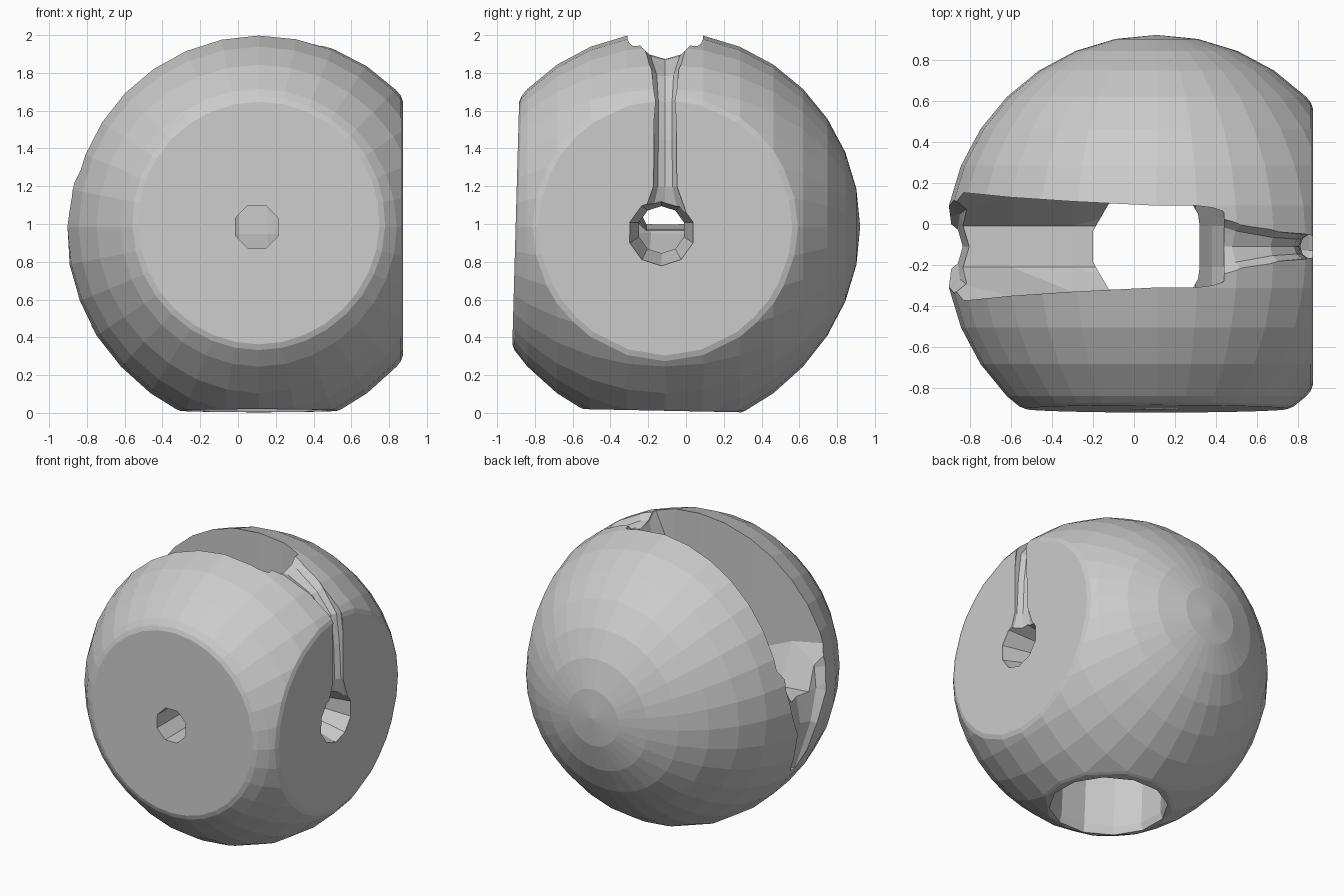
import bpy, bmesh, math
from mathutils import Vector, Matrix

if "Cube" in bpy.data.objects:
    bpy.data.objects.remove(bpy.data.objects["Cube"])

CX, CY, CZ, R = 0.11, -0.11, 0.985, 1.032


def make_object(name, bm):
    bmesh.ops.recalc_face_normals(bm, faces=bm.faces[:])
    mesh = bpy.data.meshes.new(name)
    bm.to_mesh(mesh)
    bm.free()
    ob = bpy.data.objects.new(name, mesh)
    bpy.context.collection.objects.link(ob)
    return ob


def loft(name, rings):
    """Closed solid through a list of equally long point rings."""
    bm = bmesh.new()
    vs = [[bm.verts.new(p) for p in ring] for ring in rings]
    n = len(vs[0])
    for a, b in zip(vs, vs[1:]):
        for i in range(n):
            j = (i + 1) % n
            bm.faces.new((a[i], a[j], b[j], b[i]))
    bm.faces.new(vs[0][::-1])
    bm.faces.new(vs[-1])
    bmesh.ops.triangulate(bm, faces=bm.faces[:])
    return make_object(name, bm)


def tube(name, path, side, sides=10):
    """Tapering tube through (x, y, z, radius) stations."""
    side = Vector(side)
    rings = []
    for k, st in enumerate(path):
        p, r = Vector(st[:3]), st[3]
        d = Vector(path[min(k + 1, len(path) - 1)][:3]) - Vector(path[max(k - 1, 0)][:3])
        up = d.cross(side).normalized()
        rings.append([p + r * (math.cos(t) * side + math.sin(t) * up)
                      for t in ((i + 0.5) * math.tau / sides for i in range(sides))])
    return loft(name, rings)


# Ball with its poles on the y axis, slightly fuller towards the base
bm = bmesh.new()
bmesh.ops.create_uvsphere(bm, u_segments=32, v_segments=16, radius=R,
                          matrix=Matrix.Rotation(math.pi / 2, 4, 'X'))
for v in bm.verts:
    if v.co.z < 0:
        v.co.z *= 1 + 0.055 * (v.co.z / R) ** 4
    v.co += Vector((CX, CY, CZ))

# Flat faces on the right, front and base, each with a narrow chamfer
flats = [((0.862, 0, 0), (1, 0, 0), 0.03, 0.011),
         ((0, -0.89, 0.985), (0, -1, 0.028), 0.03, 0.012),
         ((0, -0.15, 0.02), (0, -0.02, -1), 0.02, 0.008)]
for co, no, inset, depth in flats:
    bmesh.ops.bisect_plane(bm, geom=bm.verts[:] + bm.edges[:] + bm.faces[:],
                           plane_co=co, plane_no=no, clear_outer=True)
    bmesh.ops.remove_doubles(bm, verts=bm.verts[:], dist=0.012)
    rim = [e for e in bm.edges if e.is_boundary]
    cap = bmesh.ops.edgeloop_fill(bm, edges=rim)['faces']
    bmesh.ops.recalc_face_normals(bm, faces=bm.faces[:])
    bmesh.ops.inset_region(bm, faces=cap, thickness=inset, depth=depth,
                           use_even_offset=True)
ball = make_object("slotted_ball", bm)

SY = -0.11
cutters = []

# Central cavity, open at the base and narrowing upwards
cutters.append(tube("cavity_cutter", [
    (0.1, -0.14, -0.1, 0.42), (0.1, -0.14, 0.06, 0.375), (0.1, -0.12, 0.5, 0.37),
    (0.08, -0.11, 0.95, 0.29), (0.08, -0.11, 1.25, 0.29)], (1, 0, 0), 12))

# Wide slot over the top left, flaring outwards, with a V-shaped floor
rings = []
for x, w, low, shoulder in [(-1.2, 0.3, 1.03, 1.35), (-0.6, 0.24, 0.98, 1.25),
                            (-0.3, 0.22, 0.97, 1.12), (0.1, 0.2, 0.95, 1.05),
                            (0.3, 0.2, 1.1, 1.2), (0.38, 0.19, 1.7, 1.78),
                            (0.44, 0.17, 1.88, 1.95)]:
    rings.append([(x, SY - 0.1, low), (x, SY + 0.1, low), (x, SY + w, shoulder),
                  (x, SY + w, 2.3), (x, SY - w, 2.3), (x, SY - w, shoulder)])
cutters.append(loft("slot_cutter", rings))

# Narrow groove from the slot down the right flat to the side hole
cutters.append(tube("right_groove_cutter", [
    (0.25, SY, 2.1, 0.22), (0.42, SY, 2.07, 0.2), (0.56, SY, 1.97, 0.13),
    (0.72, SY, 1.83, 0.075), (0.84, SY, 1.67, 0.062), (0.865, SY, 1.45, 0.062),
    (0.875, SY, 1.2, 0.065), (0.89, SY, 1.08, 0.11), (0.89, SY, 0.98, 0.13)], (0, 1, 0)))

# Tapering groove down the left side
cutters.append(tube("left_groove_cutter", [
    (-1.05, SY, 1.4, 0.31), (-1.07, SY, 1.15, 0.31), (-1.06, SY, 0.95, 0.27),
    (-0.96, SY, 0.75, 0.14), (-0.81, SY, 0.45, 0.05)], (0, 1, 0)))

# Side hole and front hole leading into the cavity
cutters.append(tube("side_hole_cutter", [
    (1.0, -0.13, 0.955, 0.19), (0.86, -0.13, 0.955, 0.175),
    (0.65, -0.13, 0.97, 0.125), (0.1, -0.13, 0.97, 0.125)], (0, 1, 0)))
cutters.append(tube("front_hole_cutter", [
    (0.1, -1.1, 0.985, 0.123), (0.1, -0.2, 0.985, 0.123)], (1, 0, 0), 8))

# Carve everything out of the ball, one cutter at a time
for c in cutters:
    c.hide_render = True
    mod = ball.modifiers.new(c.name, 'BOOLEAN')
    mod.operation = 'DIFFERENCE'
    mod.solver = 'EXACT'
    mod.use_self = True
    mod.object = c
    bpy.context.view_layer.update()
    carved = bpy.data.meshes.new_from_object(
        ball.evaluated_get(bpy.context.evaluated_depsgraph_get()))
    ball.modifiers.clear()
    if len(carved.polygons) > 100:
        ball.data = carved
    bpy.data.objects.remove(c)
